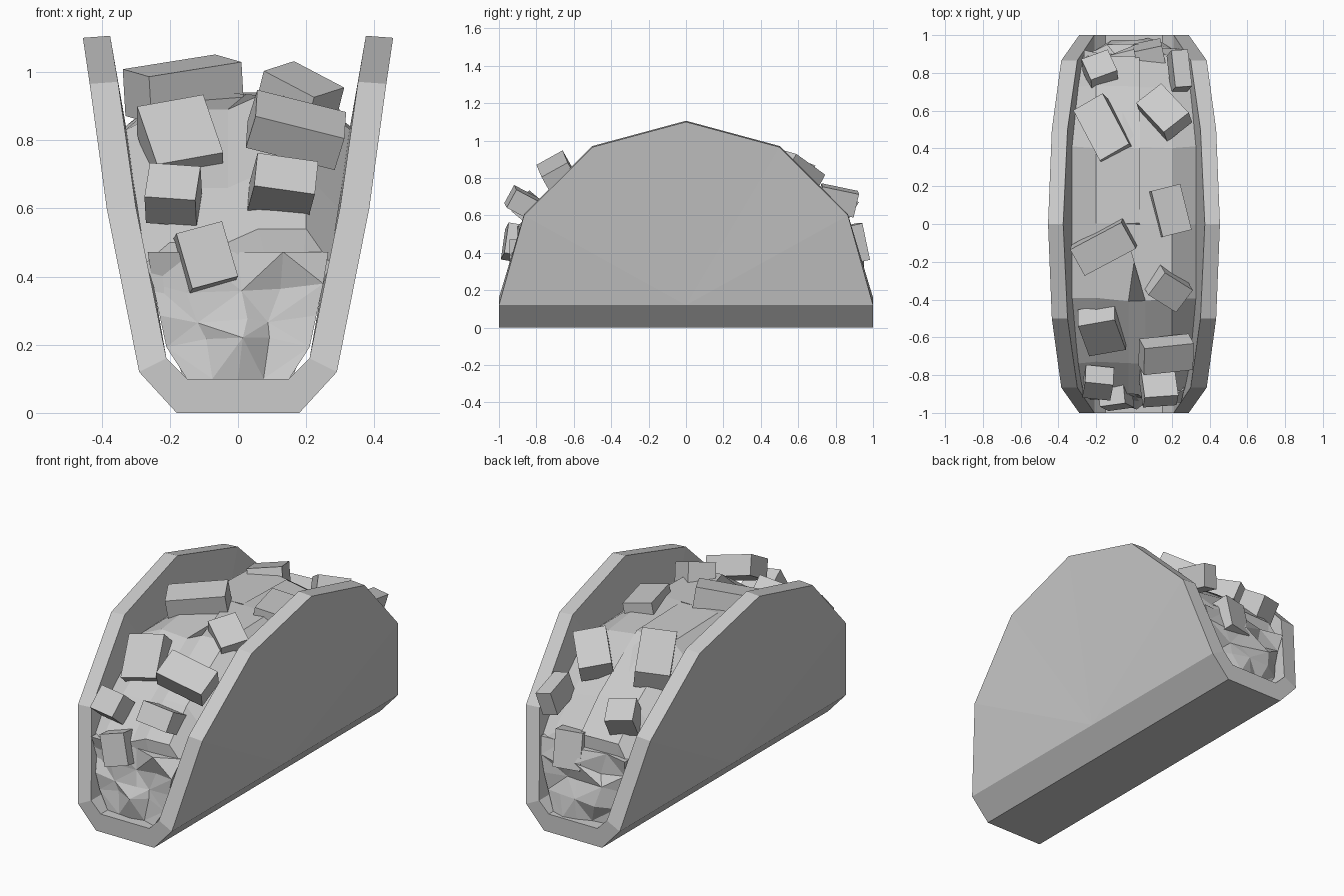
import bpy, bmesh, math, random
from mathutils import Matrix, Euler

random.seed(4)
if "Cube" in bpy.data.objects:
    bpy.data.objects.remove(bpy.data.objects["Cube"])

grey = bpy.data.materials.new("plain_grey")
grey.use_nodes = True
grey.diffuse_color = (0.6, 0.6, 0.6, 1)
grey.node_tree.nodes["Principled BSDF"].inputs["Base Color"].default_value = (0.6, 0.6, 0.6, 1)


def finish(name, bm):
    bmesh.ops.recalc_face_normals(bm, faces=bm.faces)
    mesh = bpy.data.meshes.new(name)
    bm.to_mesh(mesh)
    bm.free()
    mesh.materials.append(grey)
    obj = bpy.data.objects.new(name, mesh)
    bpy.context.collection.objects.link(obj)


# Folded shell: flat base, chamfers and arched walls with a thick rim
def shell():
    bm = bmesh.new()
    arch = [(-1, 0.12), (-0.866, 0.6), (-0.5, 0.965), (0, 1.1),
            (0.5, 0.965), (0.866, 0.6), (1, 0.12)]
    outer_x = [0.29, 0.385, 0.435, 0.455, 0.435, 0.385, 0.29]
    inner_x = [0.21, 0.3, 0.352, 0.375, 0.352, 0.3, 0.21]

    def skin(widths, base_w, base_z, lift):
        sides, bases = [], []
        for s in (-1, 1):
            rim = [bm.verts.new((s * w, y, z + (lift if abs(y) == 1 else lift * 0.15)))
                   for w, (y, z) in zip(widths, arch)]
            hub = bm.verts.new((s * widths[0], 0, 0.12 + lift))
            base = [bm.verts.new((s * base_w, y, base_z)) for y in (-1, 1)]
            for a, b in zip(rim, rim[1:]):
                bm.faces.new((hub, a, b))
            bm.faces.new((rim[0], hub, rim[-1], base[1], base[0]))
            sides.append(rim)
            bases.append(base)
        bm.faces.new((bases[0][0], bases[0][1], bases[1][1], bases[1][0]))
        return [bases[0][0]] + sides[0] + [bases[0][1], bases[1][1]] + sides[1][::-1] + [bases[1][0]]

    out = skin(outer_x, 0.18, 0, 0)
    inn = skin(inner_x, 0.15, 0.1, 0.04)
    for i in range(len(out)):
        j = (i + 1) % len(out)
        bm.faces.new((out[i], out[j], inn[j], inn[i]))
    finish("shell", bm)


# Main filling: a faceted loaf lofted along the shell, stepped along a ridge
def filling():
    bm = bmesh.new()
    front = [(-0.89, 0.54, 0.27), (-0.73, 0.7, 0.295), (-0.4, 0.93, 0.33)]
    stations = front + [(0, 0.94, 0.33)] + [(-y, z, w) for y, z, w in front[::-1]]
    rings = []
    for y, top, w in stations:
        turn = 1 if y < 0 else -1
        step = 0.04 if y else 0
        left, right = (step, 0) if turn > 0 else (0, step)
        pts = [(-0.16, 0.1), (-w, top - 0.1), (-0.2, top - left), (-0.03 * turn, top - left),
               (0.06 * turn, top), (0.2, top - right), (w, top - 0.1), (0.16, 0.1)]
        rings.append([bm.verts.new((x, y + random.uniform(-0.015, 0.015), z)) for x, z in pts])
    for a, b in zip(rings, rings[1:]):
        for i in range(len(a)):
            j = (i + 1) % len(a)
            bm.faces.new((a[i], a[j], b[j], b[i]))
    bm.faces.new(rings[0])
    bm.faces.new(rings[-1])
    bmesh.ops.triangulate(bm, faces=[f for f in bm.faces if len(f.verts) > 4])
    finish("filling", bm)


# Crumbly ends: jittered grids bulging out of each open end
def crumbs(name, end):
    bm = bmesh.new()
    cols = 5
    widths = [0.15, 0.21, 0.23, 0.25, 0.265]
    grid = []
    for r, w in enumerate(widths):
        line = []
        for c in range(cols):
            u = c / (cols - 1) * 2 - 1
            j = 0.03 if abs(u) < 1 and 0 < r < len(widths) - 1 else 0
            depth = 0.965 - 0.01 * r - 0.02 * u * u + random.uniform(-0.03, 0.03)
            line.append(bm.verts.new((u * w + random.uniform(-j, j), end * depth,
                                      0.1 + 0.093 * r + random.uniform(-j, j))))
        grid.append(line)
    for r in range(len(widths) - 1):
        for c in range(cols - 1):
            a, b, d, e = grid[r][c], grid[r][c + 1], grid[r + 1][c + 1], grid[r + 1][c]
            if (r + c) % 2:
                bm.faces.new((a, b, d))
                bm.faces.new((a, d, e))
            else:
                bm.faces.new((a, b, e))
                bm.faces.new((b, d, e))
    # Close the crumbs back into the loaf
    edges = [e for e in bm.edges if e.is_boundary]
    geo = bmesh.ops.extrude_edge_only(bm, edges=edges)["geom"]
    for v in [g for g in geo if isinstance(g, bmesh.types.BMVert)]:
        v.co.y = end * 0.8
    finish(name, bm)


# Diced pieces: centre, size, then tilt, lean and spin in degrees
def chunk(name, centre, size, turn):
    bm = bmesh.new()
    rot = Euler([math.radians(a) for a in turn]).to_matrix().to_4x4()
    bmesh.ops.create_cube(bm, size=1, matrix=Matrix.Translation(centre) @ rot
                          @ Matrix.Diagonal((*size, 1)))
    finish(name, bm)


shell()
filling()
crumbs("front_crumbs", -1)
crumbs("back_crumbs", 1)

pieces = [
    ((-0.16, -0.12, 0.95), (0.31, 0.16, 0.14), (8, -8, 28)),
    ((0.18, -0.34, 0.925), (0.19, 0.15, 0.12), (12, 24, -32)),
    ((0.19, 0.07, 0.92), (0.16, 0.25, 0.1), (0, 10, 14)),
    ((-0.17, -0.56, 0.79), (0.2, 0.24, 0.12), (46, -10, 10)),
    ((0.17, -0.69, 0.83), (0.27, 0.16, 0.11), (30, 14, 6)),
    ((-0.19, -0.84, 0.64), (0.15, 0.13, 0.12), (50, 4, -6)),
    ((-0.095, -0.92, 0.455), (0.14, 0.17, 0.1), (80, -15, 8)),
    ((0.13, -0.86, 0.66), (0.18, 0.18, 0.11), (-28, 8, 4)),
    ((-0.16, 0.5, 0.86), (0.18, 0.32, 0.11), (-20, -6, 30)),
    ((0.16, 0.59, 0.84), (0.17, 0.24, 0.11), (-28, 10, 38)),
    ((-0.18, 0.81, 0.66), (0.15, 0.14, 0.13), (-30, 8, 20)),
    ((0.24, 0.81, 0.68), (0.09, 0.2, 0.13), (-12, 12, 4)),
    ((0.08, 0.9, 0.45), (0.15, 0.2, 0.1), (-78, 0, 12)),
]
for number, (centre, size, turn) in enumerate(pieces, 1):
    chunk(f"diced_piece_{number}", centre, size, turn)
